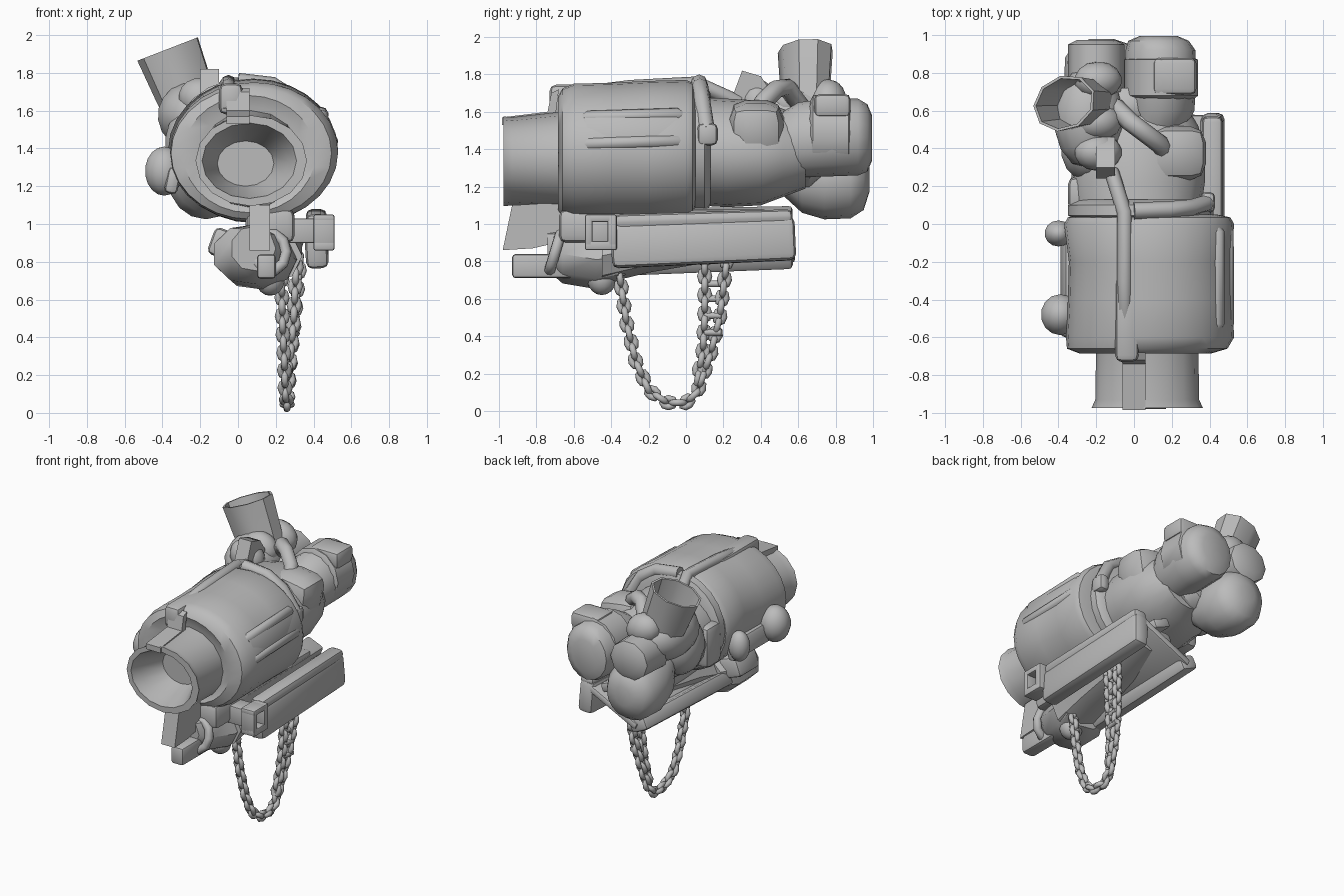
import bpy, bmesh, math
from mathutils import Vector, Matrix

grey = bpy.data.materials.new("metal_grey")
grey.diffuse_color = (0.5, 0.5, 0.5, 1)


def finish(name, bm, angle=40):
    bmesh.ops.recalc_face_normals(bm, faces=bm.faces[:])
    me = bpy.data.meshes.new(name)
    bm.to_mesh(me)
    bm.free()
    ob = bpy.data.objects.new(name, me)
    bpy.context.collection.objects.link(ob)
    me.materials.append(grey)
    bpy.ops.object.select_all(action='DESELECT')
    ob.select_set(True)
    bpy.context.view_layer.objects.active = ob
    bpy.ops.object.shade_smooth_by_angle(angle=math.radians(angle))
    return ob


def loft(name, sections, sides=20, axis=None, origin=(0, 0, 0)):
    """Elliptical sections (distance, centre u, centre v, radius u, radius v) along y or an axis."""
    bm = bmesh.new()
    rot = Vector((0, 1, 0)).rotation_difference(Vector(axis or (0, 1, 0))).to_matrix()
    rings = []
    for d, cu, cv, ru, rv in sections:
        ring = []
        for i in range(sides):
            a = math.tau * i / sides
            p = Vector((cu + ru * math.cos(a), d, cv + rv * math.sin(a)))
            ring.append(bm.verts.new(rot @ p + Vector(origin)))
        rings.append(ring)
    for r, s in zip(rings, rings[1:]):
        for i in range(sides):
            j = (i + 1) % sides
            bm.faces.new((r[i], r[j], s[j], s[i]))
    bm.faces.new(rings[0])
    bm.faces.new(rings[-1])
    return finish(name, bm)


def ball(name, centre, radii, tilt=0):
    bm = bmesh.new()
    bmesh.ops.create_uvsphere(bm, u_segments=14, v_segments=9, radius=1)
    bm.transform(Matrix.Translation(centre) @ Matrix.Rotation(tilt, 4, 'Y')
                 @ Matrix.Diagonal((*radii, 1)))
    return finish(name, bm)


def block(name, lo, hi, bevel=0.02, roll=0, pitch=0):
    """Bevelled box between two corners, rolled about y and pitched about x."""
    lo, hi = Vector(lo), Vector(hi)
    bm = bmesh.new()
    bmesh.ops.create_cube(bm, size=1)
    bm.transform(Matrix.Diagonal((*(hi - lo), 1)))
    bmesh.ops.bevel(bm, geom=bm.edges[:], offset=bevel, segments=2, profile=0.5, affect='EDGES')
    bm.transform(Matrix.Translation((lo + hi) / 2) @ Matrix.Rotation(pitch, 4, 'X')
                 @ Matrix.Rotation(roll, 4, 'Y'))
    return finish(name, bm)


def plate(name, outline, x0, x1):
    """Side outline of (y, z) points extruded from x0 to x1."""
    bm = bmesh.new()
    a = [bm.verts.new((x0, y, z)) for y, z in outline]
    b = [bm.verts.new((x1, y, z)) for y, z in outline]
    bm.faces.new(a)
    bm.faces.new(b)
    for i in range(len(a)):
        j = (i + 1) % len(a)
        bm.faces.new((a[i], a[j], b[j], b[i]))
    return finish(name, bm)


def pipe(name, points, radius, cyclic=False):
    cu = bpy.data.curves.new(name, 'CURVE')
    cu.dimensions = '3D'
    cu.bevel_depth, cu.bevel_resolution, cu.use_fill_caps = radius, 2, True
    sp = cu.splines.new('POLY')
    sp.points.add(len(points) - 1)
    for p, c in zip(sp.points, points):
        p.co = (*c, 1)
    sp.use_cyclic_u = cyclic
    cu.materials.append(grey)
    ob = bpy.data.objects.new(name, cu)
    bpy.context.collection.objects.link(ob)


# Hollow nozzle at the front
loft("nozzle", [(-0.62, .07, 1.345, .27, .26), (-0.93, .07, 1.335, .275, .235),
                (-0.975, .07, 1.335, .295, .24), (-0.975, .06, 1.335, .25, .20),
                (-0.90, .05, 1.33, .215, .18), (-0.72, .04, 1.32, .15, .12)], 16)

# Main drum with rounded shoulders, collar and rear neck
loft("drum", [(-0.66, .07, 1.36, .28, .26), (-0.685, .06, 1.37, .35, .31),
              (-0.66, .07, 1.375, .425, .35), (-0.60, .085, 1.38, .445, .37),
              (-0.40, .085, 1.38, .435, .375), (-0.20, .085, 1.385, .43, .38),
              (0.0, .08, 1.39, .45, .38), (0.035, .08, 1.39, .43, .365),
              (0.05, .08, 1.40, .36, .32)], 28)
loft("collar", [(0.03, .04, 1.40, .36, .33), (0.045, .035, 1.41, .385, .36),
                (0.10, .035, 1.41, .385, .355), (0.13, .04, 1.40, .34, .30)], 24)
loft("rear_neck", [(0.05, .02, 1.39, .33, .29), (0.22, .02, 1.38, .355, .29),
                   (0.40, .03, 1.38, .345, .28), (0.52, .04, 1.38, .30, .235),
                   (0.64, .06, 1.38, .21, .19)])
block("neck_bulge", (.06, .23, 1.36), (.375, .52, 1.655), .09, .15)
ball("neck_side_bulge", (-.24, .40, 1.42), (.15, .18, .21))
block("neck_side_foot", (-.35, .07, 1.20), (-.18, .25, 1.50), .04)

# Strap lying along the top of the drum
pipe("top_rod", [(-.05, -.70, 1.60), (-.05, -.66, 1.69), (-.05, -.3, 1.73),
                 (-.05, .06, 1.75), (-.12, .28, 1.65)], .04)
block("top_strap", (-.10, -.73, 1.58), (.025, -.27, 1.745), .035)
plate("nozzle_strap", [(-.985, 1.53), (-.7, 1.56), (-.68, 1.72), (-.72, 1.70), (-.74, 1.60),
                       (-.985, 1.57)], -.06, .06)
block("side_clasp", (.35, .06, 1.42), (.43, .17, 1.54), .03)
pipe("side_rod", [(.0, .07, 1.755), (.18, .075, 1.735), (.30, .085, 1.66), (.39, .11, 1.50)], .045)

# Raised ribs and knobs on the drum
for z, x in ((1.57, .445), (1.43, .495)):
    pipe("drum_rib", [(x - .03, -.56, z - .02), (x, -.52, z), (x, -.05, z + .015),
                      (x - .03, -.02, z)], .036)
block("drum_panel", (.42, -.55, 1.43), (.495, -.03, 1.58), .02, -.3)
ball("side_knob", (-.39, -.48, 1.28), (.105, .11, .13))
ball("side_knob_rear", (-.40, -.05, 1.28), (.075, .07, .11))
block("left_rail", (-.38, -.6, 1.16), (-.31, -.02, 1.30), .025, .2)

# Two rounded lobes at the back
loft("upper_lobe", [(.50, .12, 1.42, .15, .17), (.60, .14, 1.45, .18, .20),
                    (.78, .14, 1.465, .19, .21), (.92, .14, 1.465, .185, .205),
                    (.97, .13, 1.46, .16, .18), (.995, .13, 1.46, .10, .12)], 16)
loft("lobe_band", [(.66, .145, 1.47, .17, .18), (.68, .145, 1.485, .195, .205),
                   (.87, .145, 1.485, .195, .205), (.88, .145, 1.47, .17, .18)], 12)
block("lobe_plate", (.10, .685, 1.57), (.33, .88, 1.695), .03)
loft("lower_lobe", [(.50, -.13, 1.32, .13, .15), (.62, -.16, 1.25, .18, .19),
                    (.74, -.17, 1.235, .20, .21), (.88, -.17, 1.235, .195, .205),
                    (.95, -.17, 1.235, .15, .16), (.98, -.17, 1.24, .06, .07)], 16)
loft("lobe_cuff", [(.54, -.03, 1.4, .19, .18), (.58, -.03, 1.4, .22, .21),
                   (.66, -.03, 1.4, .22, .21), (.72, -.03, 1.4, .16, .16)], 16)

# Tilted hollow chimney on lumpy base
ball("chimney_base", (-.24, .56, 1.57), (.19, .27, .18), .4)
for y in (.38, .54, .76):
    ball("base_lump", (-.19, y, 1.66), (.13, .10, .11), .4)
loft("back_cap", [(.70, -.20, 1.50, .15, .16), (.95, -.20, 1.50, .15, .14),
                  (.975, -.20, 1.50, .10, .09)], 10)
loft("chimney", [(-.06, 0, 0, .15, .13), (.10, 0, 0, .165, .13), (.33, 0, 0, .18, .145),
                 (.33, 0, 0, .165, .13), (.06, 0, 0, .14, .11)], 9,
     (-.36, .0, .93), (-.25, .64, 1.62))
pipe("base_loop", [(-.10, .62, 1.62), (-.02, .54, 1.73), (.06, .48, 1.72), (.14, .42, 1.66),
                   (.16, .38, 1.60)], .05)
plate("fin", [(.24, 1.66), (.30, 1.82), (.40, 1.79), (.46, 1.70), (.40, 1.60)], -.20, -.10)

# Carriage under the drum
loft("under_beam", [(-.45, .16, .83, .18, .15), (-.2, .18, .88, .16, .14),
                    (.15, .21, .91, .14, .11), (.45, .24, .95, .11, .07)], 8)
block("under_spine", (.04, -.68, .90), (.30, .45, 1.08), .04)
block("lower_rail", (-.07, -.45, .755), (.07, .57, .86), .025, .45, .04)
block("sloping_plate", (-.02, -.30, .87), (.42, .58, .92), .015, -.45, .03)
block("upper_rail", (.16, -.35, 1.0), (.30, .57, 1.07), .02, .4, .02)
loft("carriage_lump", [(-.74, .08, .87, .12, .12), (-.66, .06, .84, .20, .16),
                       (-.48, .10, .81, .21, .16), (-.36, .14, .82, .18, .14)], 9)
block("carriage_wing", (-.15, -.64, .80), (.10, -.40, .95), .03, .35)
ball("hanger_knob", (.17, -.45, .71), (.08, .08, .09))
plate("front_tongue", [(-.98, .86), (-.93, 1.10), (-.6, 1.12), (-.6, .92), (-.82, .87)], .06, .17)
block("front_foot", (.10, -.93, .71), (.20, -.6, .84), .02)
pipe("front_ring", [(.17 + .085 * math.cos(i * math.tau / 10), -.70 + .03 * math.sin(i * math.tau / 10),
                     .85 + .10 * math.sin(i * math.tau / 10)) for i in range(10)], .03, True)

# Long side slab with a buckle
block("side_slab", (.355, -.40, .785), (.475, .585, 1.02), .035, -.06, .045)
block("slab_lip", (.36, -.38, .99), (.47, .57, 1.065), .03, 0, .03)
for lo, hi in (((.40, -.54, .88), (.51, -.50, 1.05)), ((.40, -.42, .88), (.51, -.37, 1.05)),
               ((.40, -.54, 1.01), (.51, -.37, 1.05)), ((.40, -.54, .86), (.51, -.37, .91)),
               ((.24, -.52, .90), (.42, -.39, 1.03))):
    block("buckle", lo, hi, .01)


# Hanging chain of alternating links
def chain(path, step=.05):
    pts = [Vector(p) for p in path]
    spots, carry = [], 0
    for a, b in zip(pts, pts[1:]):
        length = (b - a).length
        while carry < length:
            spots.append((a.lerp(b, carry / length), (b - a).normalized()))
            carry += step
        carry -= length
    for k, (c, t) in enumerate(spots):
        flat = Vector((1, 0, 0)) if k % 2 else t.cross((1, 0, 0)).normalized()
        link = [c + t * .034 * math.cos(i * math.tau / 8) + flat * .023 * math.sin(i * math.tau / 8)
                for i in range(8)]
        pipe("chain_link", link, .018, True)


chain([(.23, -.36, .76), (.235, -.32, .48), (.245, -.27, .27), (.25, -.20, .11), (.26, -.10, .045),
       (.26, .0, .045), (.265, .06, .10), (.28, .13, .30), (.30, .18, .50), (.33, .22, .82)])
chain([(.31, .10, .82), (.295, .10, .50), (.28, .09, .32), (.265, .06, .16)])
for z in (.42, .51, .60, .68):
    pipe("chain_rung", [(.295, .10, z), (.31, .19, z)], .018)
